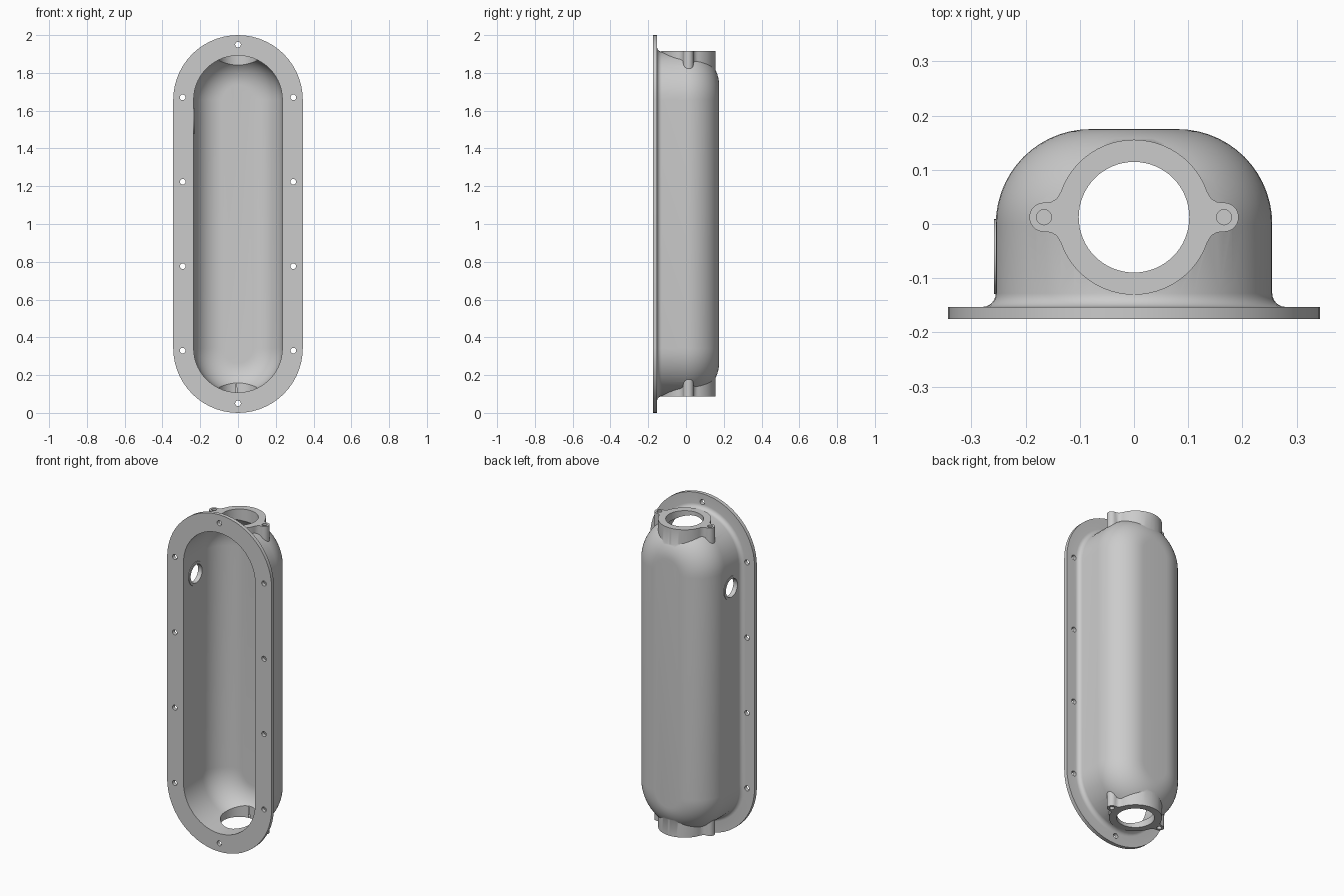
import bpy, bmesh
from math import sin, cos, pi, radians
from mathutils import Vector

cube = bpy.data.objects.get("Cube")
if cube:
    bpy.data.objects.remove(cube, do_unlink=True)

LOW, HIGH = 0.343, 1.657      # centres of the rounded ends
PORT_Y = 0.0125               # centre line of the end ports
LUG_X = 0.166

grey = bpy.data.materials.new("cast_grey")
grey.use_nodes = True
grey.diffuse_color = (0.6, 0.6, 0.6, 1)
grey.node_tree.nodes["Principled BSDF"].inputs["Base Color"].default_value = grey.diffuse_color


def finish(name, bm):
    bmesh.ops.recalc_face_normals(bm, faces=bm.faces)
    mesh = bpy.data.meshes.new(name)
    bm.to_mesh(mesh)
    bm.free()
    mesh.materials.append(grey)
    ob = bpy.data.objects.new(name, mesh)
    bpy.context.collection.objects.link(ob)
    return ob


def arc(cx, cy, r, start, end, steps):
    angles = [radians(start + (end - start) * i / steps) for i in range(steps + 1)]
    return [(cx + r * cos(a), cy + r * sin(a)) for a in angles]


def circle(cx, cy, r, steps=48):
    return arc(cx, cy, r, 0, 360, steps)[:-1]


def stadium_loft(name, profile, steps=28):
    """Closed solid through rounded-end rings, each given as (radius, y)."""
    bm = bmesh.new()
    rings = []
    for r, y in profile:
        outline = arc(0, HIGH, r, 0, 180, steps) + arc(0, LOW, r, 180, 360, steps)
        rings.append([bm.verts.new((x, y, z)) for x, z in outline])
    for a, b in zip(rings, rings[1:]):
        for i in range(len(a)):
            j = (i + 1) % len(a)
            bm.faces.new((a[i], a[j], b[j], b[i]))
    bm.faces.new(rings[0])
    bm.faces.new(rings[-1])
    return finish(name, bm)


def prisms(name, axis, items):
    """Straight solids along an axis, each given as (outline, start, end)."""
    place = {"x": lambda u, v, w: Vector((w, u, v)),
             "y": lambda u, v, w: Vector((u, w, v)),
             "z": lambda u, v, w: Vector((u, v, w))}[axis]
    bm = bmesh.new()
    for outline, start, end in items:
        near = [bm.verts.new(place(u, v, start)) for u, v in outline]
        far = [bm.verts.new(place(u, v, end)) for u, v in outline]
        bm.faces.new(near)
        bm.faces.new(far)
        for i in range(len(near)):
            j = (i + 1) % len(near)
            bm.faces.new((near[i], near[j], far[j], far[i]))
    return finish(name, bm)


def combine(target, tool, operation):
    mod = target.modifiers.new(tool.name, "BOOLEAN")
    mod.operation = operation
    mod.solver = "EXACT"
    mod.object = tool
    bpy.context.view_layer.objects.active = target
    bpy.ops.object.modifier_apply(modifier=mod.name)
    bpy.data.objects.remove(tool, do_unlink=True)


# Flange and outer shell as one solid with a fillet between them
outer = [(0.343, -0.175), (0.343, -0.153)]
outer += arc(0.28, -0.128, 0.025, 270, 180, 6)
outer += arc(0.08, 0, 0.175, 0, 90, 14)
housing = stadium_loft("housing", outer)

# Round collars at both ends
ring = circle(0, PORT_Y, 0.143, 64)
combine(housing, prisms("collars", "z", [(ring, 0.088, 0.3), (ring, 1.7, 1.915)]), "UNION")

# Screw lugs beside each collar, with a flared neck
neck = [(0.1, -0.065), (0.125, -0.069), (0.134, -0.048), (0.143, -0.034), (0.153, -0.028)]
half = neck + arc(LUG_X, 0, 0.027, -90, 90, 16) + [(x, -y) for x, y in reversed(neck)]
lugs, lug_holes = [], []
for side in (-1, 1):
    outline = [(side * x, PORT_Y + y) for x, y in half]
    lugs += [(outline, 0.088, 0.2), (outline, 1.8, 1.915)]
    hole = circle(side * LUG_X, PORT_Y, 0.014, 20)
    lug_holes += [(hole, 0.05, 0.128), (hole, 1.875, 1.95)]
combine(housing, prisms("lugs", "z", lugs), "UNION")

# Hollow interior, open at the front
inner = [(0.235, -0.25)] + arc(0.08, 0, 0.155, 0, 90, 14)
combine(housing, stadium_loft("cavity", inner), "DIFFERENCE")

# Port bores and lug screw holes
combine(housing, prisms("bore", "z", [(circle(0, PORT_Y, 0.102, 64), -0.1, 2.1)]), "DIFFERENCE")
combine(housing, prisms("lug_holes", "z", lug_holes), "DIFFERENCE")

# Side port with a shallow pad on the model's right
combine(housing, prisms("side_pad", "x", [(circle(-0.06, 1.545, 0.069), -0.258, -0.231)]), "UNION")
combine(housing, prisms("side_port", "x", [(circle(-0.06, 1.545, 0.054), -0.3, -0.2)]), "DIFFERENCE")

# Bolt holes around the flange
spots = [(0, 0.05), (0, 1.95)]
spots += [(s * 0.293, 1 + k * 0.2235) for s in (-1, 1) for k in (-3, -1, 1, 3)]
bolts = [(circle(x, z, 0.015, 20), -0.2, -0.14) for x, z in spots]
combine(housing, prisms("bolt_holes", "y", bolts), "DIFFERENCE")

# Smooth shading with crisp machined edges
bpy.ops.object.select_all(action="DESELECT")
housing.select_set(True)
bpy.context.view_layer.objects.active = housing
bpy.ops.object.shade_smooth_by_angle(angle=radians(32))
